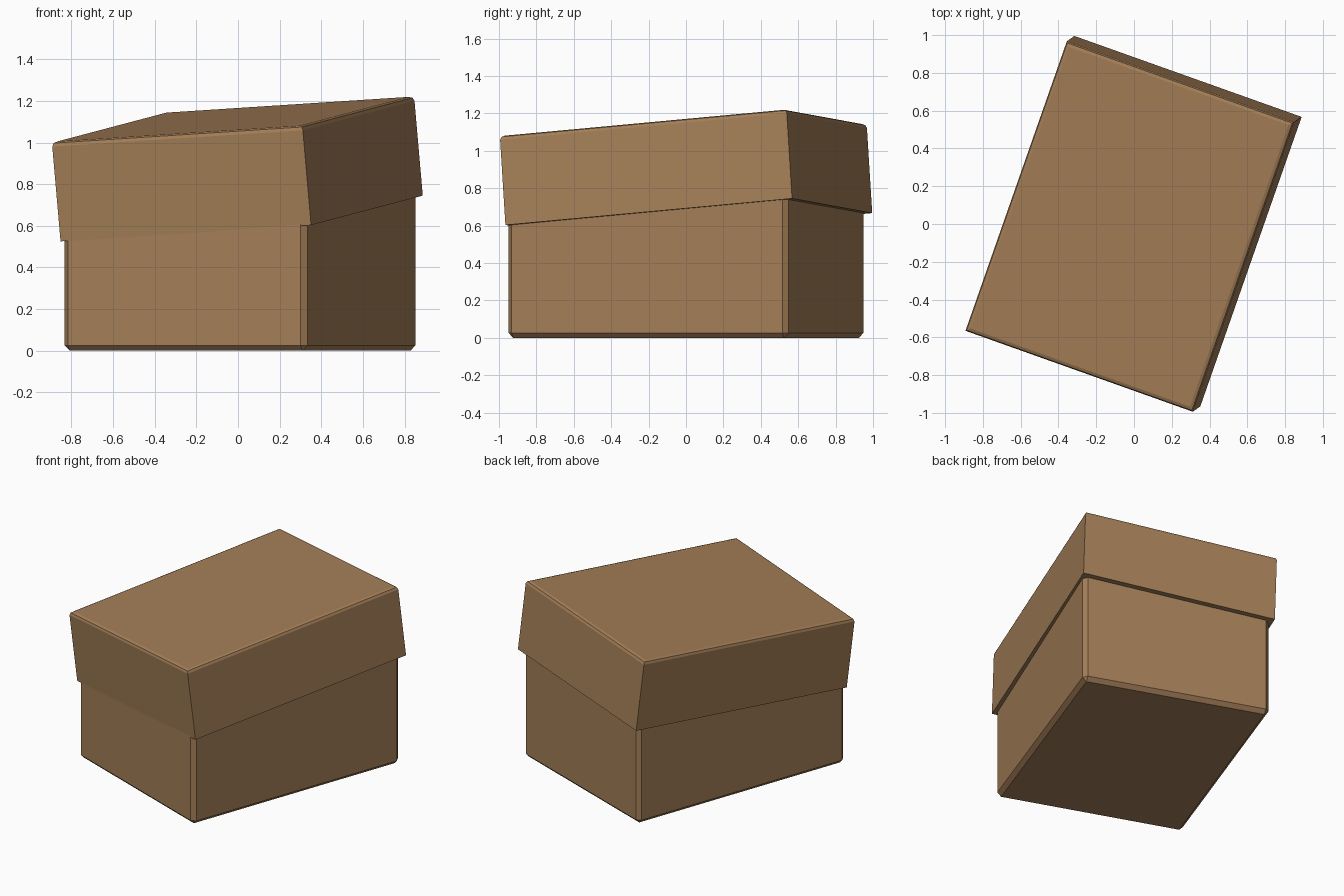
import bpy
import bmesh
from math import radians
from mathutils import Euler, Matrix, Vector

cube = bpy.data.objects.get("Cube")
if cube:
    bpy.data.objects.remove(cube, do_unlink=True)

# Cardboard colour
cardboard = bpy.data.materials.new("cardboard brown")
cardboard.use_nodes = True
colour = (0.37, 0.21, 0.095, 1)
cardboard.diffuse_color = colour
cardboard.node_tree.nodes["Principled BSDF"].inputs["Base Color"].default_value = colour


def make_box(name, size, base, tilt, bevel, segments, pick_edge):
    """Box standing on its base centre, with bevels on the picked edges."""
    bm = bmesh.new()
    bmesh.ops.create_cube(bm, size=1)
    bmesh.ops.translate(bm, verts=bm.verts, vec=(0, 0, 0.5))
    bmesh.ops.scale(bm, verts=bm.verts, vec=size)
    edges = [e for e in bm.edges if pick_edge(e, size[2])]
    bmesh.ops.bevel(bm, geom=edges, offset=bevel, segments=segments,
                    profile=0.5, affect='EDGES')
    mesh = bpy.data.meshes.new(name)
    bm.to_mesh(mesh)
    bm.free()
    mesh.materials.append(cardboard)
    obj = bpy.data.objects.new(name, mesh)
    turn = Euler([radians(a) for a in tilt], 'XYZ').to_matrix().to_4x4()
    obj.matrix_world = Matrix.Translation(Vector(base)) @ turn
    bpy.context.collection.objects.link(obj)
    return obj


def any_edge(edge, height):
    return True


def top_edge(edge, height):
    return all(v.co.z > height - 0.001 for v in edge.verts)


# Lower box, chamfered all round
make_box("box_base", (1.24, 1.59, 0.85), (0.01, 0, 0), (0, 0, -19.7),
         0.026, 1, any_edge)

# Loose lid, sitting askew, with a softened top rim
make_box("box_lid", (1.28, 1.63, 0.48), (0.0175, 0.015, 0.635), (5, -3.5, -19.6),
         0.022, 2, top_edge)
